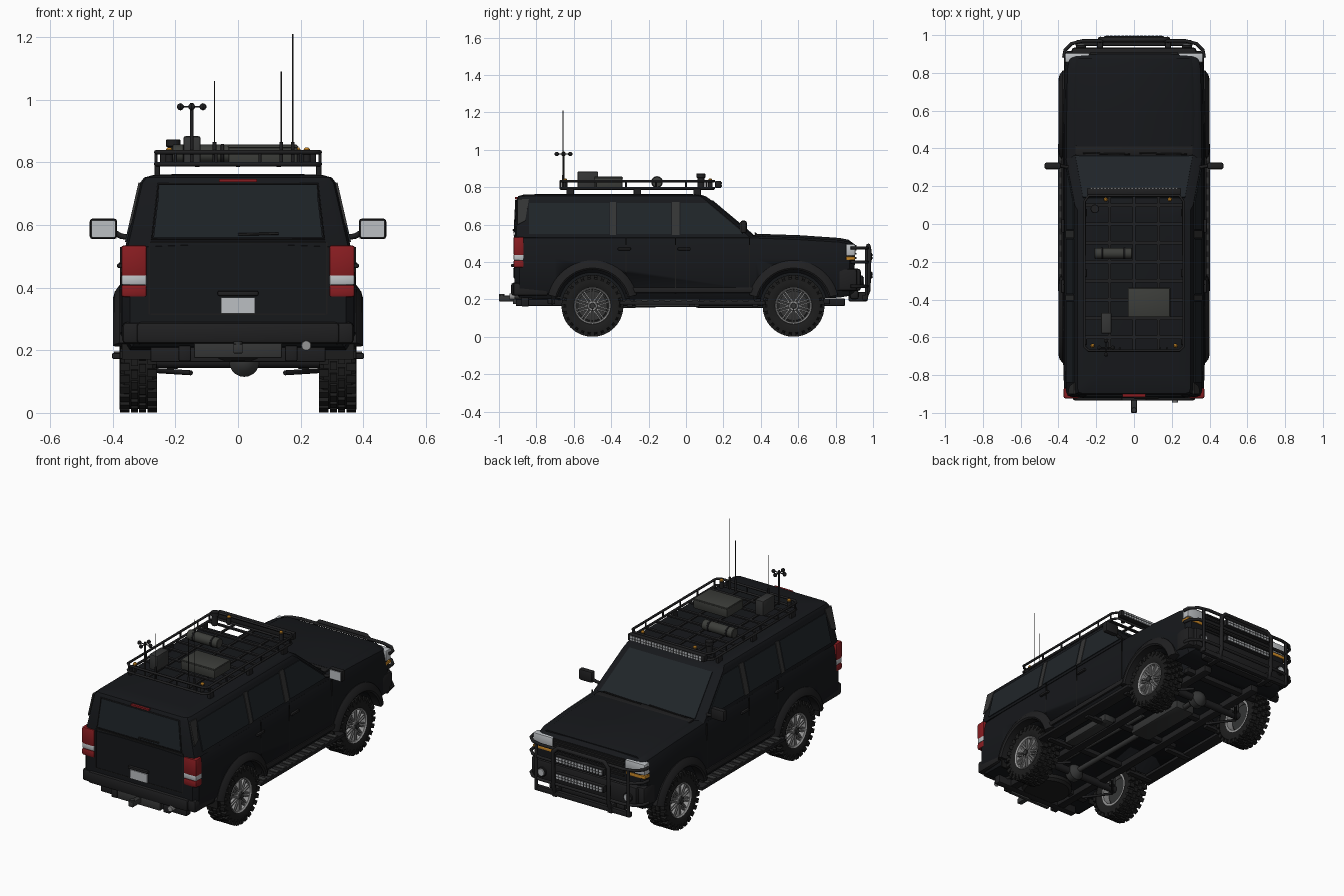
import bpy, bmesh, math
from mathutils import Vector, Matrix, geometry

if "Cube" in bpy.data.objects:
    bpy.data.objects.remove(bpy.data.objects["Cube"])

def mat(name, *c):
    m = bpy.data.materials.new(name)
    m.diffuse_color = (*c, 1)
    m.use_nodes = True
    m.node_tree.nodes["Principled BSDF"].inputs["Base Color"].default_value = m.diffuse_color
    return m
BODY = mat("body_black", .008, .009, .011)
TRIM = mat("trim_black", .014, .014, .015)
GLASS = mat("dark_glass", .014, .018, .022)
RUB = mat("rubber", .012, .012, .012)
GREY = mat("dark_grey", .035, .036, .036)
CASE = mat("equipment_grey", .045, .047, .042)
METAL = mat("alloy", .3, .3, .3)
LENS = mat("clear_lens", .5, .52, .54)
RED = mat("red_lens", .25, .012, .015)
AMBER = mat("amber_lens", .6, .25, .02)
S = (-1, 1)

def add(name, bm, m):
    bmesh.ops.recalc_face_normals(bm, faces=bm.faces[:])
    me = bpy.data.meshes.new(name)
    bm.to_mesh(me); bm.free()
    me.materials.append(m)
    o = bpy.data.objects.new(name, me)
    bpy.context.collection.objects.link(o)
    pick(o)
    bpy.ops.object.shade_smooth_by_angle(angle=math.radians(32))
    return o

def pick(o):
    bpy.ops.object.select_all(action='DESELECT')
    o.select_set(True)
    bpy.context.view_layer.objects.active = o

def loft(name, rings, m, closed=False):
    bm = bmesh.new()
    vs = [[bm.verts.new(p) for p in r] for r in rings]
    n = len(vs[0])
    for i in range(len(vs) - (0 if closed else 1)):
        a, b = vs[i], vs[(i + 1) % len(vs)]
        for j in range(n):
            bm.faces.new((a[j], a[(j + 1) % n], b[(j + 1) % n], b[j]))
    if not closed:
        bm.faces.new(vs[0]); bm.faces.new(vs[-1])
    return add(name, bm, m)

def boxes(name, items, m, bevel=0):
    bm = bmesh.new()
    for it in items:
        M = Matrix.Translation(it[0]) @ Matrix.Diagonal((*it[1], 1))
        if len(it) > 2:
            M = it[2] @ M
        bmesh.ops.create_cube(bm, size=1, matrix=M)
    if bevel:
        bmesh.ops.bevel(bm, geom=bm.edges[:], offset=bevel, segments=2, profile=.5, affect='EDGES')
    return add(name, bm, m)

def mir(items):
    return items + [((-c[0], c[1], c[2]), s) for c, s in items]

def lathe(name, prof, n, m, axis='X', at=(0, 0, 0), closed=False):
    rings = []
    for h, r in prof:
        ring = []
        for k in range(n):
            a = 2 * math.pi * k / n
            u, v = r * math.cos(a), r * math.sin(a)
            p = {'X': (h, u, v), 'Y': (u, h, v), 'Z': (u, v, h)}[axis]
            ring.append(Vector(p) + Vector(at))
        rings.append(ring)
    return loft(name, rings, m, closed)

def cyl(name, at, r, d, axis, m, n=24):
    return lathe(name, [(-d/2, r*.9), (-d/2+r*.1, r), (d/2-r*.1, r), (d/2, r*.9)], n, m, axis, at)

def tubes(name, paths, r, m, loop=False):
    cu = bpy.data.curves.new(name, 'CURVE')
    cu.dimensions = '3D'; cu.bevel_depth = r; cu.bevel_resolution = 2; cu.use_fill_caps = True
    for pts in paths:
        s = cu.splines.new('POLY')
        s.points.add(len(pts) - 1)
        for q, p in zip(s.points, pts):
            q.co = (*p, 1)
        s.use_cyclic_u = loop
    cu.materials.append(m)
    o = bpy.data.objects.new(name, cu)
    bpy.context.collection.objects.link(o)
    pick(o)
    bpy.ops.object.convert(target='MESH')
    return o

def panel(name, pts, m, t=.004):
    n = geometry.normal([Vector(p) for p in pts]) * t
    return loft(name, [[Vector(p) - n for p in pts], [Vector(p) + n for p in pts]], m)

# lower body, lofted along its length, wheel wells cut out
rings = []
for y, w, top, bot in [(-.918, .345, .53, .24), (-.89, .37, .54, .21), (-.7, .376, .54, .2), (.37, .376, .54, .2),
                       (.6, .374, .532, .2), (.82, .37, .518, .21), (.875, .36, .508, .22), (.9, .335, .49, .24)]:
    half = [(w-.03, bot), (w, bot+.05), (w, .42), (w-.008, top-.04), (w-.018, top-.012), (w-.04, top), (.15, top+.006)]
    rings.append([(x, y, z) for x, z in half] + [(-x, y, z) for x, z in reversed(half)])
lower = loft("lower_body", rings, BODY)
for y in (-.5, .575):
    for s in S:
        c = cyl("well_cutter", (s*.34, y, .165), .2, .26, 'X', BODY, 40)
        md = lower.modifiers.new("well", 'BOOLEAN')
        md.operation = 'DIFFERENCE'; md.object = c; md.solver = 'EXACT'
        pick(lower)
        bpy.ops.object.modifier_apply(modifier="well")
        bpy.data.objects.remove(c)

# cabin, stacked upward
rings = []
for z, yb, yf, w in [(.53, -.916, .375, .36), (.735, -.906, .13, .313), (.752, -.898, .105, .3), (.76, -.87, .08, .27), (.763, -.8, .03, .2)]:
    h = [(w-.03, yb), (w-.008, yb+.008), (w, yb+.03), (w, yf-.03), (w-.04, yf)]
    rings.append([(x, y, z) for x, y in h] + [(-x, y, z) for x, y in reversed(h)])
loft("cabin", rings, BODY)
X = lambda z: .361 - .2293 * (z - .53)
Yf = lambda z: .376 - 1.195 * (z - .53)

# windows
for s in S:
    for nm, q, m in [("front_window", [(-.03, .55), (.31, .55), (.115, .715), (-.03, .715)], GLASS),
                     ("rear_door_window", [(-.37, .55), (-.08, .55), (-.08, .715), (-.37, .715)], GLASS),
                     ("quarter_window", [(-.84, .55), (-.41, .55), (-.41, .715), (-.84, .715)], GLASS),
                     ("door_pillar", [(-.075, .545), (-.035, .545), (-.035, .72), (-.075, .72)], GREY),
                     ("rear_pillar", [(-.405, .545), (-.375, .545), (-.375, .72), (-.405, .72)], GREY),
                     ("corner_trim", [(-.9, .6), (-.86, .62), (-.84, .735), (-.9, .735)], GREY)]:
        panel(nm, [(s * X(z), y, z) for y, z in q], m)
panel("windscreen", [(x, Yf(z), z) for x, z in [(-.31, .545), (.31, .545), (.27, .728), (-.27, .728)]], GLASS)
panel("tailgate_window", [(-.27, -.916, .56), (.27, -.916, .56), (.25, -.907, .728), (-.25, -.907, .728)], GLASS)
tubes("tailgate_seal", [[(-.275, -.919, .555), (.275, -.919, .555), (.255, -.91, .732), (-.255, -.91, .732)]], .003, TRIM, True)
tubes("wipers", [[(.03, .375, .55), (.28, .37, .555)], [(-.27, .375, .55), (-.02, .37, .555)], [(0, -.923, .57), (.13, -.923, .573)]], .004, RUB)
boxes("cowl", [((0, .39, .543), (.62, .05, .012))], TRIM, .004)

# hood panel and body seams
loft("hood", [[(-w, y, z), (w, y, z), (w-.02, y, z+.012), (.02-w, y, z+.012)]
              for y, w, z in [(.41, .32, .538), (.6, .32, .532), (.82, .315, .517), (.875, .31, .506)]], BODY)
boxes("door_seams", mir([((.374, y, .38), (.006, .005, .3)) for y in (-.055, -.32, .34)]), RUB)
boxes("door_handles", mir([((.378, y, .47), (.016, .07, .014)) for y in (-.33, -.01)]), TRIM, .004)
boxes("side_moulding", mir([((.376, .02, .25), (.014, .68, .03))]), TRIM, .005)

# fender flares
for y0 in (-.5, .575):
    for s in S:
        rg = []
        for k in range(25):
            a = math.radians(14 + 152 * k / 24)
            rg.append([(s*x, y0 + r*math.cos(a), .165 + r*math.sin(a)) for x, r in
                       [(.34, .194), (.392, .194), (.399, .203), (.394, .222), (.378, .244), (.34, .244)]])
        loft("fender_flare", rg, TRIM)

# wheels: one set of parts, copied to four corners
rot = lambda k, n: Matrix.Rotation(2 * math.pi * k / n, 4, 'X')
tread = []
for k in range(26):
    tread += [((.044, 0, .155), (.03, .024, .02), rot(k, 26)), ((-.044, 0, .155), (.03, .024, .02), rot(k+.5, 26)),
              ((.013, 0, .157), (.022, .026, .015), rot(k+.4, 26)), ((-.013, 0, .157), (.022, .026, .015), rot(k+.9, 26)),
              ((.056, 0, .143), (.008, .018, .024), rot(k, 26))]
parts = [lathe("tire", [(-.05, .098), (-.06, .12), (-.057, .143), (-.045, .153), (.045, .153), (.057, .143), (.06, .12), (.05, .098)], 48, RUB, closed=True),
         boxes("tire_tread", tread, RUB),
         lathe("rim", [(-.05, .1), (.048, .1), (.054, .096), (.048, .089), (.03, .086), (-.05, .086)], 40, METAL, closed=True),
         cyl("brake_disc", (-.005, 0, 0), .087, .02, 'X', GREY, 32),
         boxes("spokes", [((.037, d, .055), (.018, .008, .072), rot(k, 10)) for k in range(10) for d in (-.008, .008)], METAL, .002),
         cyl("hub", (.037, 0, 0), .028, .03, 'X', METAL), cyl("hub_cap", (.05, 0, 0), .016, .02, 'X', GREY),
         boxes("wheel_nuts", [((.053, 0, .021), (.006, .006, .006), rot(k, 6)) for k in range(6)], GREY)]
for y in (-.5, .575):
    for s in S:
        for p in parts:
            o = p.copy()
            bpy.context.collection.objects.link(o)
            o.location = (s*.318, y, .166)
            o.rotation_euler = (0, 0, 0 if s > 0 else math.pi)
for p in parts:
    bpy.data.objects.remove(p)

# chassis and running gear
boxes("chassis_rails", mir([((.17, 0, .185), (.05, 1.7, .04))]), TRIM, .006)
boxes("cross_members", [((0, y, .19), (.5, .04, .03)) for y in (-.72, -.3, .05, .38, .75)], TRIM, .005)
boxes("transmission", [((0, .25, .185), (.13, .4, .06)), ((.24, -.1, .185), (.07, .35, .05))], GREY, .012)
tubes("drive_shafts", [[(.02, -.5, .165), (0, .1, .18)], [(0, .4, .18), (.02, .575, .165)]], .015, GREY)
for y in (-.5, .575):
    cyl("axle", (0, y, .165), .022, .56, 'X', TRIM)
    lathe("differential", [(-.05, .01), (-.04, .03), (-.02, .048), (.02, .048), (.04, .03), (.05, .01)], 20, GREY, 'Y', (.02, y, .163))
    tubes("control_arms", [[(s*.15, y-.13, .128), (s*.26, y, .135), (s*.15, y+.13, .128)] for s in S], .008, TRIM)
    for s in S:
        cyl("shock_absorber", (s*.21, y+.06, .22), .018, .16, 'Z', GREY, 16)
tubes("exhaust", [[(.1, .2, .2), (.12, -.6, .2), (.22, -.7, .215), (.22, -.93, .215)]], .014, GREY)
cyl("exhaust_tip", (.218, -.93, .215), .016, .03, 'Y', METAL)
cyl("spare_tire", (0, -.76, .195), .14, .06, 'Z', RUB, 40)

# side steps
boxes("side_steps", mir([((.365, .035, .182), (.075, .78, .02))]), TRIM, .005)
boxes("step_treads", mir([((.368, -.31 + .06*k, .193), (.055, .03, .006)) for k in range(12)]), GREY)
boxes("step_brackets", mir([((.29, y, .17), (.16, .03, .02)) for y in (-.3, .03, .37)]), TRIM)
boxes("mud_flaps", mir([((.32, y, .21), (.1, .01, .08)) for y in (-.715, .365)]), RUB)

# rear end
boxes("rear_bumper", [((0, -.905, .255), (.65, .06, .07))] + mir([((.335, -.83, .255), (.07, .19, .07))]), TRIM, .014)
boxes("rear_beam", [((0, -.86, .19), (.56, .04, .055))] + mir([((.17, -.885, .19), (.04, .05, .05))]), TRIM, .005)
boxes("tow_hitch", [((0, -.94, .205), (.03, .12, .03)), ((0, -.915, .2), (.28, .02, .05))], GREY, .004)
cyl("tow_ball", (0, -.985, .212), .014, .035, 'Z', GREY, 16)
boxes("tail_lights", mir([((.332, -.895, .485), (.082, .055, .1)), ((.332, -.895, .39), (.082, .055, .04))]), RED, .008)
boxes("tail_light_band", mir([((.332, -.895, .425), (.08, .053, .032))]), LENS, .005)
boxes("high_brake_light", [((0, -.908, .743), (.12, .014, .01))], RED)
boxes("tailgate_seams", [((0, -.918, .315), (.56, .005, .005)), ((0, -.918, .545), (.56, .006, .006))] + mir([((.283, -.917, .43), (.005, .006, .23))]), RUB)
boxes("rear_plate", [((0, -.922, .343), (.11, .008, .05))], LENS)
boxes("tailgate_handle", [((0, -.925, .382), (.13, .02, .016))], TRIM, .005)

# front end
boxes("front_bumper", [((0, .9, .305), (.66, .07, .12)), ((0, .9, .225), (.5, .05, .05))] + mir([((.335, .855, .305), (.07, .12, .12))]), TRIM, .016)
boxes("grille_back", [((0, .893, .44), (.46, .02, .11))], RUB)
boxes("grille_slats", [((0, .905, .4 + .022*k), (.46, .012, .009)) for k in range(5)], TRIM)
boxes("headlights", mir([((.3, .88, .465), (.13, .05, .065))]), LENS, .008)
boxes("turn_signals", mir([((.302, .88, .42), (.125, .048, .018))]), AMBER, .003)
for s in S:
    cyl("fog_light_ring", (s*.28, .937, .3), .027, .02, 'Y', TRIM)
    cyl("fog_light", (s*.28, .945, .3), .021, .014, 'Y', LENS)

# bull bar
hoop = [(x, y) for x, y in [(-.372, .88), (-.365, .92), (-.33, .955), (-.27, .97), (.27, .97), (.33, .955), (.365, .92), (.372, .88)]]
tubes("bull_bar_hoops", [[(x, y, z) for x, y in hoop] for z in (.475, .4, .27)], .009, TRIM)
tubes("bull_bar_frame", [[(-.18, .955, .2), (-.18, .975, .25), (-.18, .98, .46), (-.15, .975, .488), (.15, .975, .488), (.18, .98, .46), (.18, .975, .25), (.18, .955, .2)]], .012, TRIM)
tubes("bull_bar_posts", [[(s*.3, .965, .475), (s*.3, .965, .2)] for s in S], .009, TRIM)
boxes("bull_bar_mounts", mir([((.18, .92, .215), (.03, .1, .05))]) + [((0, .955, .21), (.62, .025, .03))], TRIM, .005)
for z in (.43, .33):
    boxes("front_light_bar", [((0, .98, z), (.32, .03, .038))], TRIM, .005)
    boxes("front_leds", [((-.14 + .02*i, .996, z + d), (.014, .005, .012)) for i in range(15) for d in (-.008, .008)], LENS)

# mirrors
boxes("mirror_housings", mir([((.43, .308, .588), (.088, .034, .066))]), TRIM, .01)
boxes("mirror_glass", mir([((.43, .29, .588), (.074, .004, .052))]), LENS)
tubes("mirror_arms", [[(s*.345, .3, .56), (s*.375, .305, .565), (s*.4, .308, .58)] for s in S], .009, TRIM)

# roof rack
ring = [(-.24, -.67), (.24, -.67), (.262, -.65), (.262, .12), (.24, .15), (-.24, .15), (-.262, .12), (-.262, -.65)]
tubes("rack_rails", [[(x, y, z) for x, y in ring] for z in (.795, .833)], .007, TRIM, True)
tubes("rack_posts", [[(s*.262, y, .795), (s*.262, y, .833)] for s in S for y in (-.64, -.48, -.32, -.16, 0, .11)]
      + [[(x, -.67, .795), (x, -.67, .833)] for x in (-.2, -.07, .07, .2)], .005, TRIM)
boxes("rack_floor", [((0, -.6 + .1*k, .793), (.52, .018, .008)) for k in range(8)] + [((x, -.26, .79), (.014, .82, .008)) for x in (-.13, 0, .13)], TRIM)
boxes("rack_feet", mir([((.258, y, .772), (.018, .04, .045)) for y in (-.62, -.26, .06)]), TRIM, .004)
boxes("roof_light_bar", [((0, .172, .815), (.5, .034, .038))], TRIM, .006)
boxes("roof_leds", [((-.225 + .018*i, .19, .815 + d), (.013, .005, .012)) for i in range(26) for d in (-.008, .008)], LENS)

# roof equipment
boxes("equipment_case", [((.08, -.415, .828), (.22, .15, .058)), ((.08, -.415, .85), (.226, .156, .007))], CASE, .004)
boxes("radio_box", [((-.147, -.525, .84), (.054, .11, .088))], GREY, .006)
cyl("gas_cylinder", (-.11, -.155, .828), .029, .2, 'X', CASE)
for x in (-.17, -.05):
    cyl("cylinder_strap", (x, -.155, .828), .031, .014, 'X', TRIM)
cyl("camera_post", (-.207, .08, .832), .018, .075, 'Z', TRIM)
cyl("camera_head", (-.207, .08, .862), .023, .024, 'Z', TRIM)
for x, y in [(-.22, -.645), (.22, -.645), (-.15, .13), (.19, .13)]:
    cyl("beacon_base", (x, y, .815), .012, .04, 'Z', TRIM, 16)
    lathe("beacon", [(0, .01), (.008, .01), (.014, .005)], 16, AMBER, 'Z', (x, y, .834))

# wind gauge and whip antennas
tubes("wind_mast", [[(-.148, -.655, .79), (-.148, -.655, .99)]], .006, TRIM)
cups = [(.036*math.cos(a), .036*math.sin(a)) for a in (0, math.pi/2, math.pi, 1.5*math.pi)]
tubes("wind_arms", [[(-.148, -.655, .978), (-.148+u, -.655+v, .978)] for u, v in cups], .003, TRIM)
for u, v in cups:
    lathe("wind_cup", [(-.011, .003), (-.007, .009), (0, .012), (.007, .009), (.011, .003)], 14, TRIM, 'X', (-.148+u, -.655+v, .978))
for x, top in [(.175, 1.21), (.138, 1.09), (-.075, 1.06)]:
    tubes("antenna", [[(x, -.658, .79), (x, -.658, top)]], .0018, GREY)
    cyl("antenna_base", (x, -.658, .83), .006, .07, 'Z', TRIM, 12)
